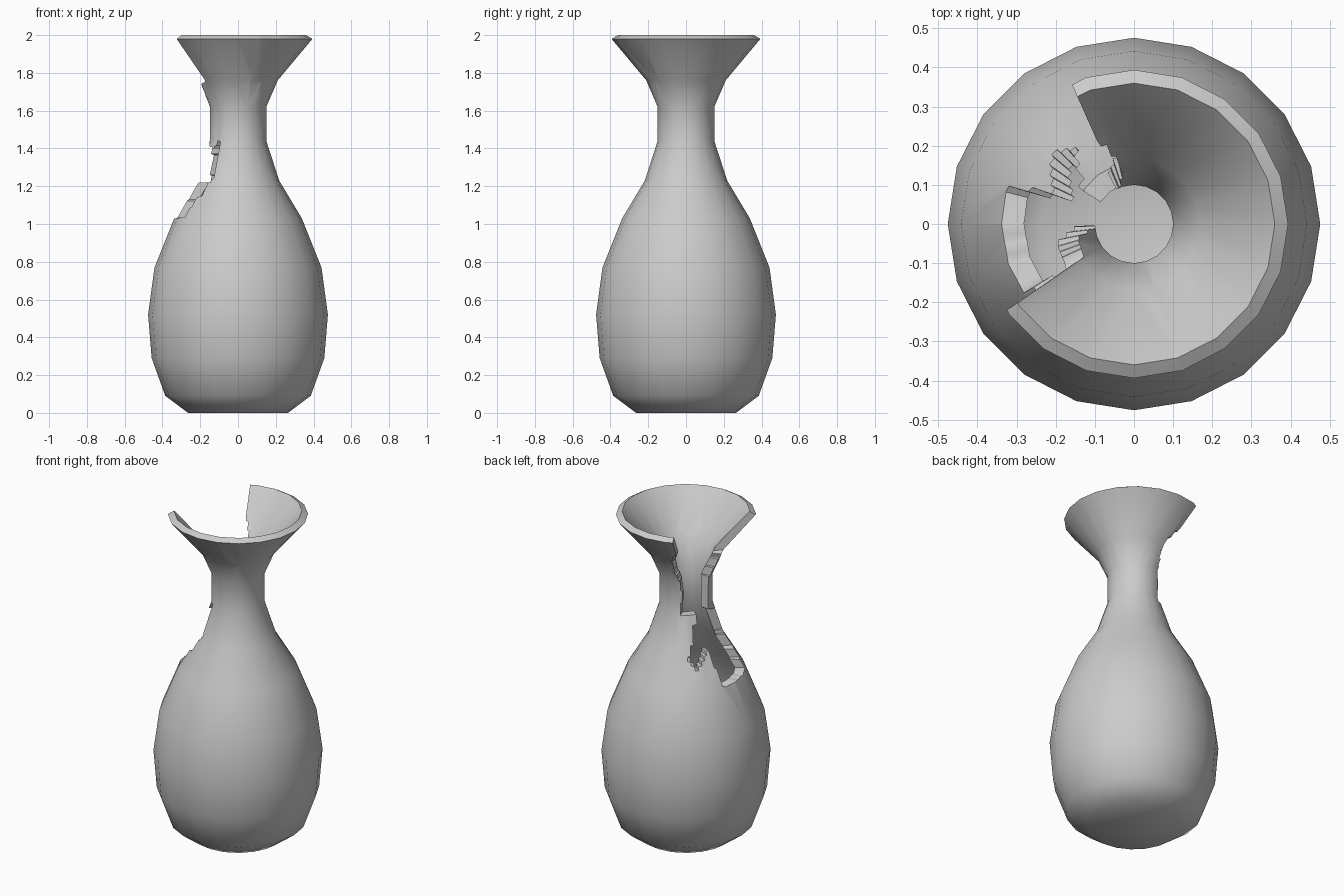
import bpy, bmesh, math
from mathutils import Vector

if "Cube" in bpy.data.objects:
    bpy.data.objects.remove(bpy.data.objects["Cube"])

SIDES = 20


def link(name, bm):
    bmesh.ops.recalc_face_normals(bm, faces=bm.faces)
    mesh = bpy.data.meshes.new(name)
    bm.to_mesh(mesh)
    bm.free()
    ob = bpy.data.objects.new(name, mesh)
    bpy.context.collection.objects.link(ob)
    return ob


def lathe(name, profile):
    bm = bmesh.new()
    vs = [bm.verts.new((r, 0, z)) for r, z in profile]
    es = [bm.edges.new(p) for p in zip(vs, vs[1:])]
    bmesh.ops.spin(bm, geom=vs + es, cent=(0, 0, 0), axis=(0, 0, 1),
                   angle=math.tau, steps=SIDES)
    bmesh.ops.remove_doubles(bm, verts=bm.verts, dist=1e-4)
    return link(name, bm)


def radial_cutter(name, outline, r_in=0.02, r_out=3.0):
    """Jagged outline in (angle in degrees, height), swept away from the axis."""
    pts = []
    for (a0, z0), (a1, z1) in zip(outline, outline[1:] + outline[:1]):
        n = max(1, math.ceil(abs(a1 - a0) / 5))
        pts += [(a0 + (a1 - a0) * i / n, z0 + (z1 - z0) * i / n) for i in range(n)]
    bm = bmesh.new()
    rings = [[bm.verts.new((r * math.cos(math.radians(a)), r * math.sin(math.radians(a)), z))
              for a, z in pts] for r in (r_in, r_out)]
    for i in range(len(pts)):
        j = (i + 1) % len(pts)
        bm.faces.new((rings[0][i], rings[0][j], rings[1][j], rings[1][i]))
    for ring in rings:
        bm.faces.new(ring)
    bmesh.ops.triangulate(bm, faces=bm.faces)
    ob = link(name, bm)
    ob.hide_render = True
    return ob


# Vase wall: outside from the base up, over the rim, then down the inside
outer = [(0, 0), (0.265, 0), (0.385, 0.09), (0.457, 0.29), (0.476, 0.52), (0.442, 0.77),
         (0.338, 1.03), (0.218, 1.23), (0.15, 1.44), (0.15, 1.62), (0.21, 1.76), (0.394, 1.98)]
inner = [(0.36, 2.0), (0.168, 1.785), (0.10, 1.64), (0.10, 1.43), (0.175, 1.205),
         (0.295, 1.005), (0.398, 0.755), (0.435, 0.52), (0.413, 0.3), (0.35, 0.12),
         (0.24, 0.045), (0, 0.045)]
vase = lathe("broken_vase", outer + inner)

# Large break on the left, from the rim down to the shoulder
left_break = [(114, 2.1), (113, 1.84), (100, 1.72), (117, 1.57), (110, 1.42), (147, 1.425),
              (127, 1.2), (140, 1.13), (160, 1.22), (166, 1.025), (212, 1.035), (224, 1.2),
              (233, 1.24), (228, 1.44), (214, 1.40), (182, 1.43), (182, 1.58), (196, 1.74),
              (209, 1.75), (214, 1.9), (216, 2.1)]
# Small chip at the front of the rim
front_chip = [(-72, 2.1), (-72, 1.95), (-77, 1.84), (-68, 1.71), (-55, 1.745), (-44, 1.71),
              (-42, 1.82), (-54, 1.84), (-56, 2.1)]

bpy.context.view_layer.objects.active = vase
for name, outline in (("left_break_cutter", left_break), ("front_chip_cutter", front_chip)):
    cutter = radial_cutter(name, outline)
    mod = vase.modifiers.new(name, 'BOOLEAN')
    mod.operation = 'DIFFERENCE'
    mod.solver = 'EXACT'
    mod.object = cutter
    bpy.ops.object.modifier_apply(modifier=mod.name)
    bpy.data.objects.remove(cutter, do_unlink=True)

# Smooth surfaces with crisp broken edges
vase.select_set(True)
bpy.ops.object.shade_smooth_by_angle(angle=math.radians(50))
